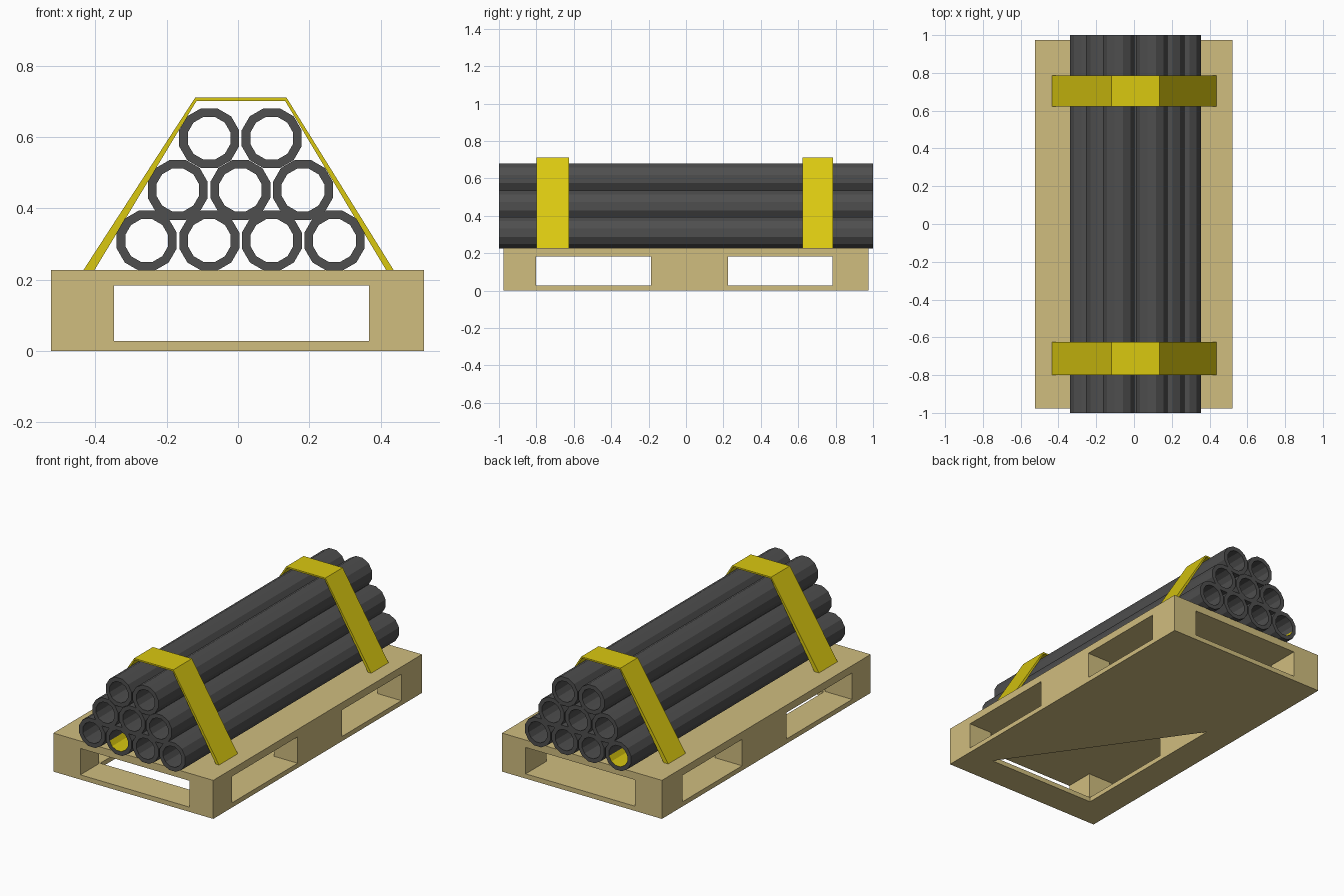
import bpy, bmesh, math

if "Cube" in bpy.data.objects:
    bpy.data.objects.remove(bpy.data.objects["Cube"])


def material(name, rgb):
    lin = [(c / 255 / 12.92) if c < 11 else ((c / 255 + 0.055) / 1.055) ** 2.4 for c in rgb]
    m = bpy.data.materials.new(name)
    m.diffuse_color = (*lin, 1)
    m.use_nodes = True
    m.node_tree.nodes["Principled BSDF"].inputs["Base Color"].default_value = m.diffuse_color
    return m


WOOD = material("pale_wood", (208, 189, 127))
DARK = material("dark_grey", (78, 78, 78))
YELLOW = material("strap_yellow", (218, 200, 16))


def finish(name, bm, *mats):
    bmesh.ops.recalc_face_normals(bm, faces=bm.faces[:])
    mesh = bpy.data.meshes.new(name)
    bm.to_mesh(mesh)
    bm.free()
    for m in mats:
        mesh.materials.append(m)
    ob = bpy.data.objects.new(name, mesh)
    bpy.context.collection.objects.link(ob)
    return ob


def prism(name, start, end, mat):
    """Solid between two matching outlines."""
    bm = bmesh.new()
    a = [bm.verts.new(p) for p in start]
    b = [bm.verts.new(p) for p in end]
    bm.faces.new(a)
    bm.faces.new(b)
    n = len(a)
    for i in range(n):
        j = (i + 1) % n
        bm.faces.new((a[i], a[j], b[j], b[i]))
    return finish(name, bm, mat)


def upright(name, outline, z0, z1):
    return prism(name, [(x, y, z0) for x, y in outline], [(x, y, z1) for x, y in outline], WOOD)


def box(name, x0, x1, y0, y1, z0, z1):
    return upright(name, [(x0, y0), (x1, y0), (x1, y1), (x0, y1)], z0, z1)


# Pallet: solid block cut by fork tunnels and a three-cornered hole in the base
pallet = box("pallet", -0.525, 0.522, -0.977, 0.975, 0, 0.228)
cutters = [
    box("long_tunnel", -0.348, 0.367, -1.2, 1.2, 0.028, 0.184),
    box("front_cross_tunnel", -0.8, 0.8, -0.803, -0.188, 0.028, 0.184),
    box("back_cross_tunnel", -0.8, 0.8, 0.225, 0.782, 0.028, 0.184),
    upright("base_hole", [(-0.346, -0.795), (0.365, -0.795), (-0.346, 0.223)], -0.05, 0.1),
]
bpy.context.view_layer.objects.active = pallet
for c in cutters:
    c.hide_render = True
    mod = pallet.modifiers.new(c.name, 'BOOLEAN')
    mod.operation = 'DIFFERENCE'
    mod.solver = 'EXACT'
    mod.object = c
    bpy.ops.object.modifier_apply(modifier=mod.name)
    bpy.data.objects.remove(c)


# Pipes: 12-sided open tubes; yellow_end marks a yellow floor inside one end
def pipe(name, cx, cz, yellow_end=0, sides=12, r_out=0.087, r_in=0.062):
    bm = bmesh.new()
    stations = (-1, -0.6, 0.6, 1) if yellow_end else (-1, 1)

    def ring(r, y):
        return [bm.verts.new((cx + r * math.cos(t), y, cz + r * math.sin(t)))
                for t in (math.tau * (i + 0.5) / sides for i in range(sides))]

    outer = [ring(r_out, y) for y in stations]
    inner = [ring(r_in, y) for y in stations]
    for i in range(sides):
        j = (i + 1) % sides
        low = math.sin(math.tau * (i + 1) / sides) < -0.4
        for k in range(len(stations) - 1):
            bm.faces.new((outer[k][i], outer[k][j], outer[k + 1][j], outer[k + 1][i]))
            f = bm.faces.new((inner[k][i], inner[k][j], inner[k + 1][j], inner[k + 1][i]))
            mid = (stations[k] + stations[k + 1]) / 2
            if low and mid * yellow_end > 0.5:
                f.material_index = 1
        for k in (0, -1):
            bm.faces.new((outer[k][i], outer[k][j], inner[k][j], inner[k][i]))
    finish(name, bm, DARK, YELLOW)


rows = [(-0.256, 0.310, 4), (-0.169, 0.452, 3), (-0.081, 0.597, 2)]
for r, (x0, z, count) in enumerate(rows):
    for i in range(count):
        end = {(0, 0): 1, (0, 1): -1}.get((r, i), 0)
        pipe(f"pipe_row{r + 1}_{i + 1}", x0 + i * 0.1755, z, end)

# Straps: bent flat bands over the stack
band = [(-0.433, 0.228), (-0.12, 0.711), (0.136, 0.711), (0.436, 0.228),
        (0.415, 0.228), (0.132, 0.702), (-0.116, 0.702), (-0.402, 0.228)]
for name, y0, y1 in (("front_strap", -0.80, -0.625), ("back_strap", 0.622, 0.785)):
    prism(name, [(x, y0, z) for x, z in band], [(x, y1, z) for x, z in band], YELLOW)
